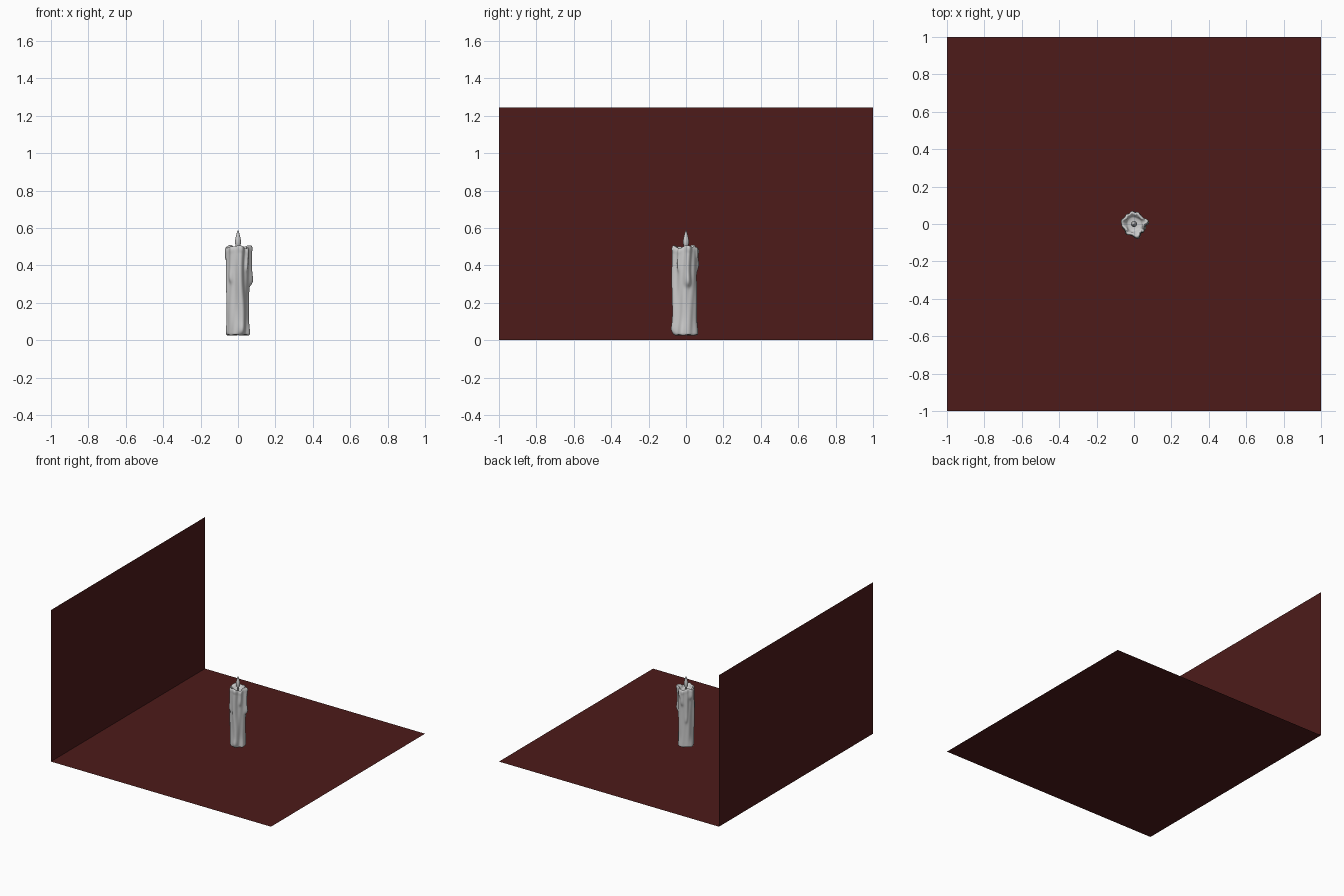
import bpy, bmesh, math
from math import sin, cos, pi, exp, radians

if "Cube" in bpy.data.objects:
    bpy.data.objects.remove(bpy.data.objects["Cube"])


def material(name, colour):
    m = bpy.data.materials.new(name)
    m.diffuse_color = colour
    m.use_nodes = True
    m.node_tree.nodes["Principled BSDF"].inputs["Base Color"].default_value = m.diffuse_color
    return m


def make_object(name, bm, smooth=True, mat=None):
    bmesh.ops.recalc_face_normals(bm, faces=bm.faces)
    me = bpy.data.meshes.new(name)
    bm.to_mesh(me)
    bm.free()
    if smooth:
        for p in me.polygons:
            p.use_smooth = True
    ob = bpy.data.objects.new(name, me)
    bpy.context.collection.objects.link(ob)
    if mat:
        me.materials.append(mat)
    return ob


def lathe(name, rings, n, point):
    """Skin closed rings; point(ring, angle) gives each vertex. Ends are capped."""
    bm = bmesh.new()
    loops = [[bm.verts.new(point(r, 2 * pi * i / n)) for i in range(n)] for r in rings]
    for a, b in zip(loops, loops[1:]):
        for i in range(n):
            j = (i + 1) % n
            bm.faces.new((a[i], a[j], b[j], b[i]))
    for loop in (loops[0], loops[-1]):
        c = sum((v.co for v in loop), loop[0].co * 0) / n
        cv = bm.verts.new(c)
        for i in range(n):
            bm.faces.new((loop[i], loop[(i + 1) % n], cv))
    return make_object(name, bm)


def sheet(name, corners, mat):
    bm = bmesh.new()
    bm.faces.new([bm.verts.new(c) for c in corners])
    return make_object(name, bm, False, mat)


# Floor and side wall
red = material("dark_red", (0.075, 0.011, 0.010, 1))
sheet("floor", [(-1, -1, 0), (1, -1, 0), (1, 1, 0), (-1, 1, 0)], red)
sheet("wall", [(-1, -1, 0), (-1, 1, 0), (-1, 1, 1.245), (-1, -1, 1.245)], red)

# Wax runs: angle, angular width, thickness, lower end
DRIPS = [(12, 15, 0.024, 0.28), (-76, 17, 0.024, 0.02), (163, 17, 0.015, 0.41),
         (-126, 13, 0.013, 0.30), (100, 13, 0.012, 0.36), (72, 11, 0.012, 0.42),
         (-38, 10, 0.010, 0.36), (128, 11, 0.008, 0.22), (-165, 12, 0.008, 0.02)]
# Swellings near the foot: angle, width, thickness, height
FEET = [(70, 20, 0.009, 0.06), (-20, 20, 0.011, 0.06), (-105, 18, 0.005, 0.10),
        (165, 22, 0.006, 0.05)]
Z0, Z1 = 0.028, 0.497


def bump(a, centre, width):
    d = (a - radians(centre) + pi) % (2 * pi) - pi
    return exp(-(d / radians(width)) ** 2)


def wax_radius(a, z):
    r = 0.058 + 0.0015 * sin(5 * a + 9 * z) + 0.001 * sin(9 * a - 14 * z)
    for c, w, t, low in DRIPS:
        s = 1 / (1 + exp(-(z - low - 0.012) / 0.007))
        bulb = 0.75 + 0.25 * exp(-((z - low - 0.04) / 0.035) ** 2)
        bulb = max(bulb, 0.95 * exp(-((z - Z1) / 0.07) ** 2))
        r += t * s * bulb * bump(a, c + 4 * sin(14 * z + c), w)
    for c, w, t, h in FEET:
        r += t * exp(-(max(z - 0.03, 0) / h) ** 2) * bump(a, c, w)
    return r


def rim_lift(a):
    return 0.006 * sin(3 * a + 0.6) + 0.004 * sin(5 * a + 2)


def wax_point(ring, a):
    scale, z, lift, inner = ring
    r = wax_radius(a, z) * scale
    if inner is not None:
        r = inner * (1 + 0.06 * sin(3 * a + 1))
    zz = z + lift * rim_lift(a)
    if z <= Z0:
        zz += 0.002 * sin(6 * a)
    return (r * cos(a), r * sin(a), zz)


# Candle body: base, drip-covered side, rounded rim and melted bowl
rings = [(0.5, Z0, 0, None), (0.92, Z0, 0, None), (0.98, Z0 + 0.003, 0, None)]
STEPS = 80
for k in range(STEPS + 1):
    z = 0.036 + (0.478 - 0.036) * k / STEPS
    rings.append((1, z, max(0, (z - 0.40) / 0.08), None))
rings += [(0.99, 0.487, 1, None), (0.95, 0.495, 1, None), (0.89, 0.500, 1, None),
          (0.82, 0.500, 1, None), (0.75, 0.495, 1, None),
          (1, 0.485, 0.6, 0.043), (1, 0.476, 0.2, 0.039), (1, 0.472, 0, 0.033),
          (1, 0.471, 0, 0.018)]
lathe("candle_body", rings, 120, wax_point)

# Wick and flame
flame = [(0.004, 0.468), (0.005, 0.485), (0.009, 0.496), (0.014, 0.510), (0.016, 0.525),
         (0.0145, 0.542), (0.010, 0.560), (0.006, 0.575), (0.001, 0.588)]
lathe("flame", flame, 24, lambda r, a: (r[0] * cos(a), r[0] * sin(a), r[1]))
